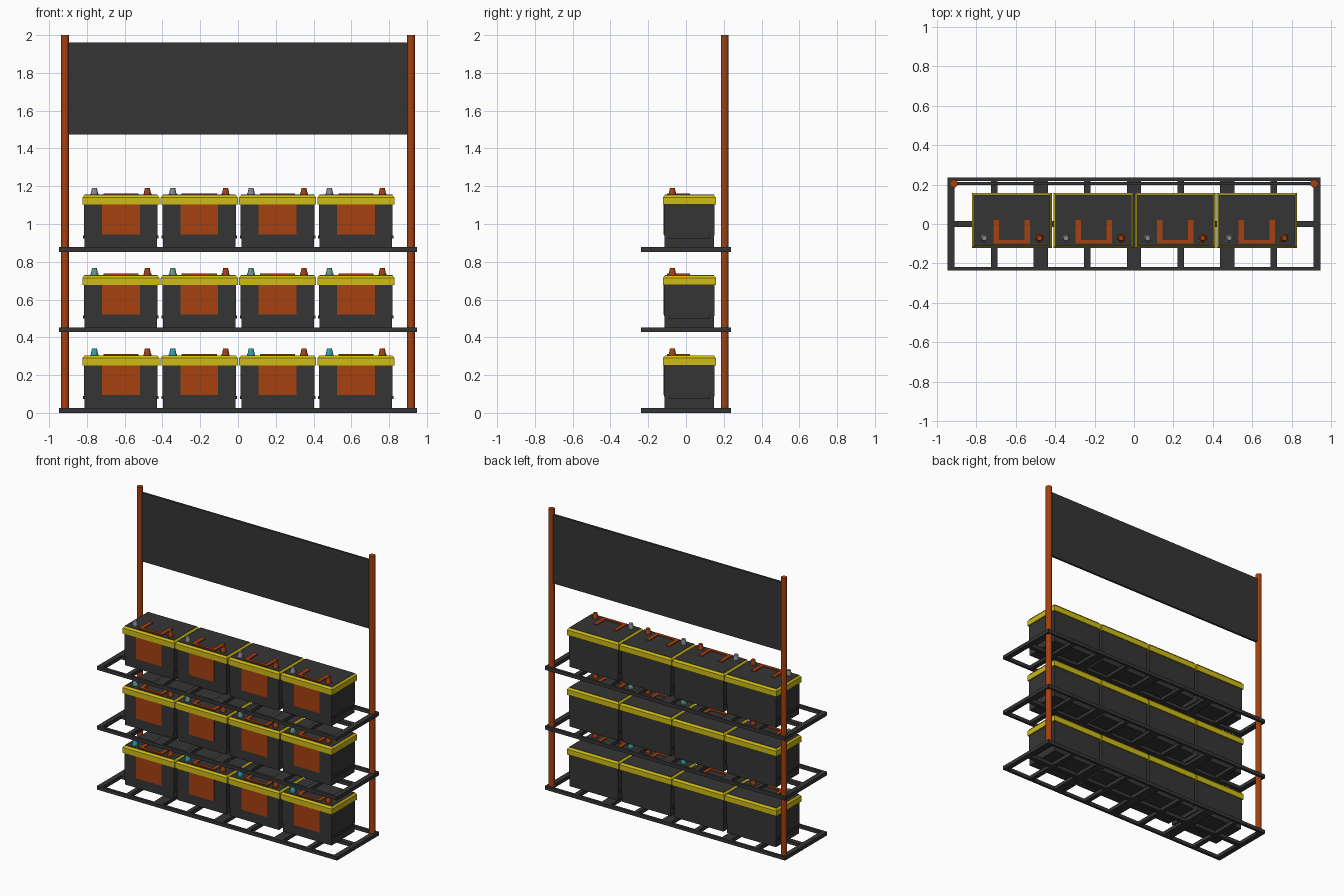
import bpy, bmesh
from mathutils import Matrix, Vector

if "Cube" in bpy.data.objects:
    bpy.data.objects.remove(bpy.data.objects["Cube"])


def material(name, r, g, b):
    m = bpy.data.materials.new(name)
    m.diffuse_color = (r, g, b, 1)
    m.use_nodes = True
    m.node_tree.nodes["Principled BSDF"].inputs["Base Color"].default_value = m.diffuse_color
    return m


DARK = material("dark_grey", 0.036, 0.036, 0.036)
ORANGE = material("orange", 0.38, 0.052, 0.005)
YELLOW = material("yellow", 0.62, 0.5, 0.008)
METALS = [material("teal", 0.03, 0.36, 0.42),
          material("green_grey", 0.13, 0.32, 0.24),
          material("grey", 0.25, 0.25, 0.25)]


def add_box(bm, x0, x1, y0, y1, z0, z1, taper=0.0):
    """Box from its limits; taper pulls the top face inwards."""
    verts = bmesh.ops.create_cube(bm, size=1)["verts"]
    for v in verts:
        t = taper if v.co.z > 0 else 0
        v.co = Vector((x1 - t if v.co.x > 0 else x0 + t,
                       y1 - t if v.co.y > 0 else y0 + t,
                       z1 if v.co.z > 0 else z0))


def add_cone(bm, x, y, z0, z1, r0, r1, sides=12):
    bmesh.ops.create_cone(bm, cap_ends=True, segments=sides, radius1=r0, radius2=r1,
                          depth=z1 - z0, matrix=Matrix.Translation((x, y, (z0 + z1) / 2)))


def mesh_from(name, build):
    bm = bmesh.new()
    build(bm)
    mesh = bpy.data.meshes.new(name)
    bm.to_mesh(mesh)
    bm.free()
    return mesh


def place(name, mesh, mat, loc=(0, 0, 0)):
    ob = bpy.data.objects.new(name, mesh)
    bpy.context.collection.objects.link(ob)
    if not mesh.materials:
        mesh.materials.append(mat)
    ob.location = loc
    return ob


# Shelf: four framed bays, each with a cross of thin bars
def build_shelf(bm):
    w, y = 0.4735, 0.237
    for i in range(4):
        x0 = -2 * w + i * w
        x1, xc = x0 + w, x0 + w / 2
        add_box(bm, x0, x0 + 0.036, -y, y, 0, 0.025)
        add_box(bm, x1 - 0.036, x1, -y, y, 0, 0.025)
        for s in (-1, 1):
            a, b = sorted((s * y, s * (y - 0.018)))
            add_box(bm, x0 + 0.036, x1 - 0.036, a, b, 0, 0.025)
        add_box(bm, xc - 0.016, xc + 0.016, -y + 0.018, y - 0.018, 0, 0.025)
        add_box(bm, x0 + 0.036, xc - 0.016, -0.015, 0.015, 0, 0.025)
        add_box(bm, xc + 0.016, x1 - 0.036, -0.015, 0.015, 0, 0.025)


# Battery case: body, slightly smaller foot and a hold-down rib at each end
def build_case(bm):
    add_box(bm, -0.195, 0.195, -0.116, 0.150, 0.088, 0.26)
    add_box(bm, -0.192, 0.192, -0.113, 0.147, 0.025, 0.088)
    for s in (-1, 1):
        a, b = sorted((s * 0.19, s * 0.2))
        add_box(bm, a, b, -0.09, 0.125, 0.074, 0.09)


# Lid: straight band with a chamfered top
def build_lid(bm):
    add_box(bm, -0.204, 0.204, -0.122, 0.158, 0.252, 0.29)
    add_box(bm, -0.204, 0.204, -0.122, 0.158, 0.29, 0.303, 0.010)


def build_lid_top(bm):
    add_box(bm, -0.193, 0.193, -0.111, 0.147, 0.295, 0.305)


def build_label(bm):
    add_box(bm, -0.1, 0.1, -0.118, -0.11, 0.095, 0.255)


# Flat U-shaped carrying handle lying on the lid
def build_handle(bm):
    add_box(bm, -0.093, 0.093, -0.10, -0.08, 0.302, 0.312)
    for s in (-1, 1):
        a, b = sorted((s * 0.065, s * 0.093))
        add_box(bm, a, b, -0.08, 0.02, 0.302, 0.312)


# Terminal: low collar and tapered post
def build_terminal(bm):
    add_cone(bm, 0, 0, 0.30, 0.312, 0.022, 0.021)
    add_cone(bm, 0, 0, 0.312, 0.341, 0.019, 0.013)


shelf = mesh_from("shelf", build_shelf)
parts = [("battery_case", mesh_from("case", build_case), DARK),
         ("battery_lid", mesh_from("lid", build_lid), YELLOW),
         ("battery_lid_top", mesh_from("lid_top", build_lid_top), DARK),
         ("battery_label", mesh_from("label", build_label), ORANGE),
         ("battery_handle", mesh_from("handle", build_handle), ORANGE)]
positive = mesh_from("positive_terminal", build_terminal)

for level in range(3):
    z = 0.425 * level
    place(f"shelf_{level}", shelf, DARK, (0, 0, z + 0.003 * (level > 0)))
    negative = mesh_from("negative_terminal", build_terminal)
    for col in range(4):
        x = -0.62 + 0.4147 * col
        for name, mesh, mat in parts:
            place(f"{name}_{level}_{col}", mesh, mat, (x, 0, z))
        place(f"negative_terminal_{level}_{col}", negative, METALS[level], (x - 0.14, -0.072, z))
        place(f"positive_terminal_{level}_{col}", positive, ORANGE, (x + 0.14, -0.072, z))

# Rear posts
post = mesh_from("post", lambda bm: add_cone(bm, 0, 0, 0.01, 2.0, 0.021, 0.021))
for side, s in (("left", -1), ("right", 1)):
    place(f"{side}_post", post, ORANGE, (s * 0.916, 0.205, 0))

# Sign board between the posts
place("sign_board", mesh_from("sign_board", lambda bm: add_box(
    bm, -0.905, 0.905, 0.198, 0.214, 1.473, 1.962)), DARK)
